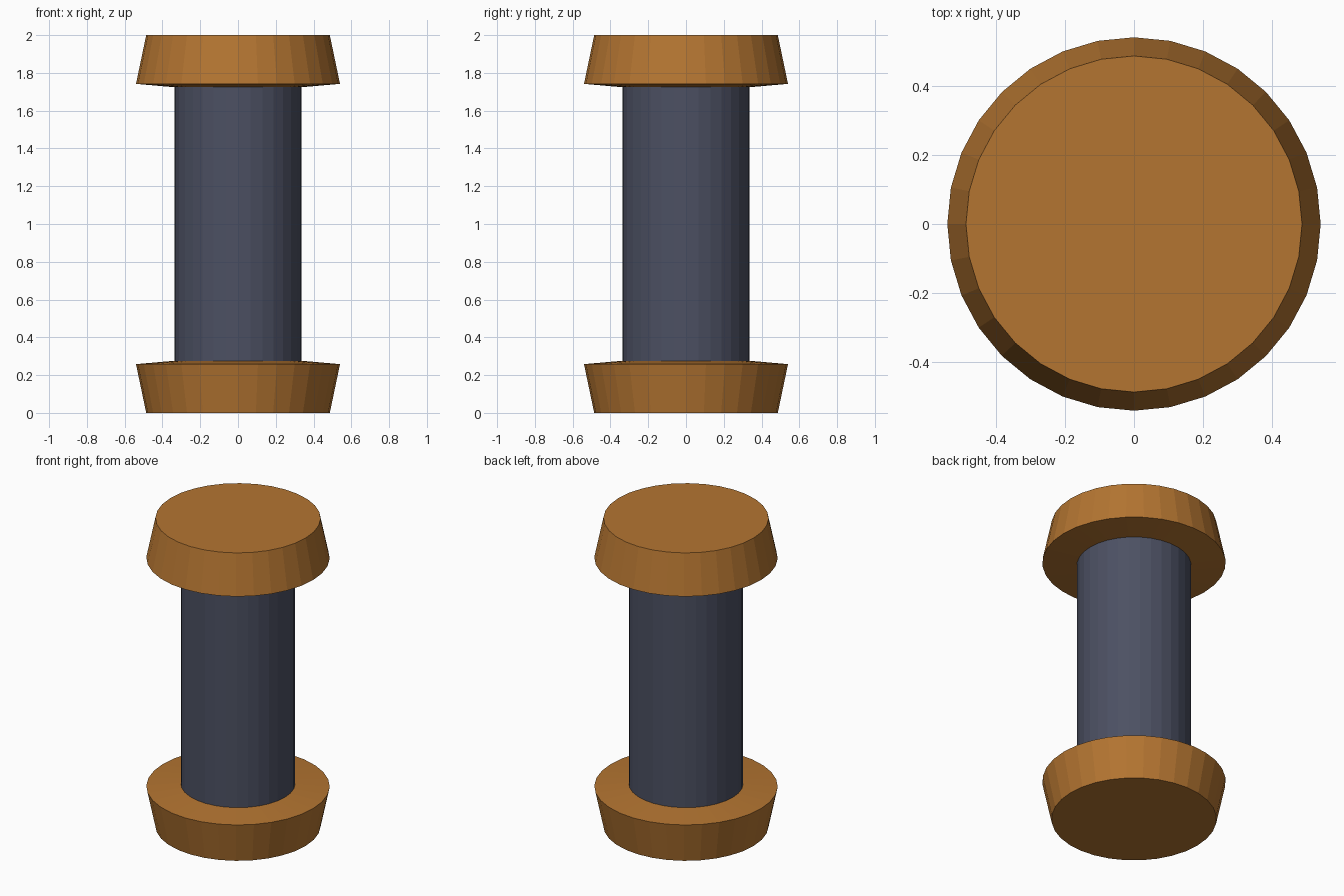
import bpy, bmesh, math

if "Cube" in bpy.data.objects:
    bpy.data.objects.remove(bpy.data.objects["Cube"])

SIDES = 32


def material(name, rgb):
    m = bpy.data.materials.new(name)
    m.diffuse_color = (*rgb, 1)
    m.use_nodes = True
    m.node_tree.nodes["Principled BSDF"].inputs["Base Color"].default_value = m.diffuse_color
    return m


def lathe(name, profile, mat):
    """Closed faceted solid from (radius, z) rings."""
    bm = bmesh.new()
    rings = [[bm.verts.new((r * math.cos(math.tau * i / SIDES),
                            r * math.sin(math.tau * i / SIDES), z))
              for i in range(SIDES)] for r, z in profile]
    for a, b in zip(rings, rings[1:]):
        for i in range(SIDES):
            j = (i + 1) % SIDES
            bm.faces.new((a[i], a[j], b[j], b[i]))
    bm.faces.new(rings[0])
    bm.faces.new(rings[-1])
    bmesh.ops.recalc_face_normals(bm, faces=bm.faces[:])
    me = bpy.data.meshes.new(name)
    bm.to_mesh(me)
    bm.free()
    me.materials.append(mat)
    ob = bpy.data.objects.new(name, me)
    bpy.context.collection.objects.link(ob)
    return ob


bronze = material("orange_bronze", (0.456, 0.178, 0.031))
slate = material("slate_blue_grey", (0.072, 0.081, 0.124))

# Flared end caps: tapered rim with a shallow cone meeting the shaft
cap = [(0.486, 0), (0.54, 0.258), (0.337, 0.276)]
lathe("bottom_cap", cap, bronze)
lathe("top_cap", [(r, 2 - z) for r, z in cap], bronze)

# Central shaft between the caps
lathe("shaft", [(0.337, 0.276), (0.337, 1.724)], slate)
